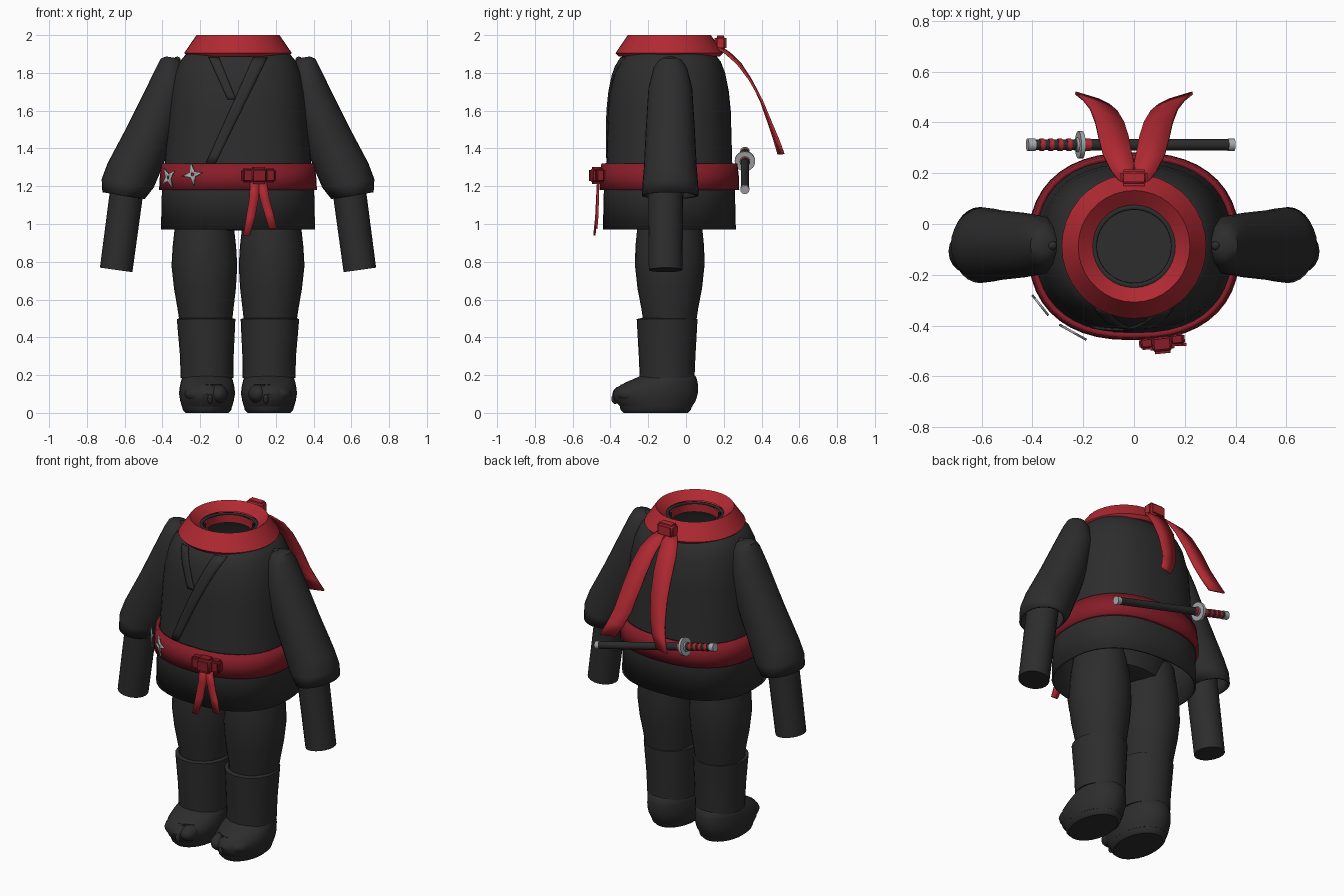
import bpy, bmesh, math
from mathutils import Vector, Matrix

if "Cube" in bpy.data.objects:
    bpy.data.objects.remove(bpy.data.objects["Cube"])

CY = -0.088          # depth of the body axis
SQUARE = 2.4         # squareness of the jacket outline, 2 being an ellipse
parts = []


def material(name, r, g, b):
    m = bpy.data.materials.new(name)
    m.use_nodes = True
    m.diffuse_color = (r, g, b, 1)
    m.node_tree.nodes["Principled BSDF"].inputs["Base Color"].default_value = (r, g, b, 1)
    return m


BLACK = material("black cloth", .026, .026, .026)
RED = material("scarf red", .44, .022, .032)
SASH = material("sash red", .24, .012, .021)
STEEL = material("steel", .4, .42, .43)


def finish(name, bm, mat, thick=0, offset=-1):
    bmesh.ops.recalc_face_normals(bm, faces=bm.faces)
    mesh = bpy.data.meshes.new(name)
    bm.to_mesh(mesh)
    bm.free()
    ob = bpy.data.objects.new(name, mesh)
    bpy.context.collection.objects.link(ob)
    mesh.materials.append(mat)
    if thick:
        mod = ob.modifiers.new("thickness", 'SOLIDIFY')
        mod.thickness, mod.offset = thick, offset
    parts.append(ob)
    return ob


def grid(bm, rows, closed):
    vs = [[bm.verts.new(p) for p in row] for row in rows]
    n = len(vs[0])
    for a, b in zip(vs, vs[1:]):
        for i in range(n if closed else n - 1):
            j = (i + 1) % n
            bm.faces.new((a[i], a[j], b[j], b[i]))
    return vs


def loft(name, rings, mat, n=28, caps="", thick=0, tilt=0):
    """Stack rings given as (cx, cy, z, rx, ry) and, if not elliptical, a squareness."""
    bm = bmesh.new()
    rows = []
    for x, y, z, rx, ry, *square in rings:
        power = 2 / square[0] if square else 1
        row = []
        for i in range(n):
            c, s = (math.copysign(abs(f(2 * math.pi * i / n)) ** power, f(2 * math.pi * i / n))
                    for f in (math.cos, math.sin))
            row.append((x + rx * c, y + ry * s, z + tilt * rx * c))
        rows.append(row)
    vs = grid(bm, rows, True)
    if "first" in caps:
        bm.faces.new(vs[0])
    if "last" in caps:
        bm.faces.new(vs[-1])
    return finish(name, bm, mat, thick)


def body(rings):
    return [(0, CY, z, rx, ry, *square) for z, rx, ry, *square in rings]


def ribbon(name, path, mat, side=1, lean=0):
    """Cloth strip through (x, y, z, half width), twisting from lean to -lean."""
    bm = bmesh.new()
    rows = []
    for i, (x, y, z, w) in enumerate(path):
        dy = lean * w * (1 - 2 * i / (len(path) - 1))
        rows.append([(side * (x - w), y + dy, z), (side * (x + w), y - dy, z)])
    grid(bm, rows, False)
    return finish(name, bm, mat, .012, 0)


def block(name, centre, size, mat, turn=0):
    bm = bmesh.new()
    bmesh.ops.create_cube(bm, size=1)
    bmesh.ops.scale(bm, vec=size, verts=bm.verts)
    bmesh.ops.bevel(bm, geom=bm.edges[:], offset=min(size) * .22, segments=3, affect='EDGES')
    ob = finish(name, bm, mat)
    ob.matrix_world = Matrix.Translation(centre) @ Matrix.Rotation(turn, 4, 'Z')
    return ob


def ball(name, centre, size, mat):
    bm = bmesh.new()
    bmesh.ops.create_uvsphere(bm, u_segments=14, v_segments=8, radius=1)
    bmesh.ops.scale(bm, vec=size, verts=bm.verts)
    bmesh.ops.translate(bm, vec=centre, verts=bm.verts)
    return finish(name, bm, mat)


def depth(x, rx, ry):
    """Distance forward of the axis on a squared ring."""
    return ry * (1 - abs(x / rx) ** SQUARE) ** (1 / SQUARE)


# Jacket body, open at hem and neck
JACKET = [(.97, .408, .352), (1.18, .403, .347), (1.32, .388, .333), (1.6, .367, .325),
          (1.7, .357, .315), (1.8, .335, .295), (1.86, .308, .272), (1.9, .275, .24)]
NECK = [(1.925, .21, .195), (1.952, .163, .16), (1.955, .148, .146)]
loft("jacket", body([ring + (SQUARE,) for ring in JACKET] + NECK), BLACK, 44, thick=.012)


def front(x, z):
    """Front surface of the jacket at x, z."""
    for (z0, a0, b0), (z1, a1, b1) in zip(JACKET, JACKET[1:]):
        if z0 <= z <= z1:
            t = (z - z0) / (z1 - z0)
            return (x, CY - depth(x, a0 + t * (a1 - a0), b0 + t * (b1 - b0)) - .004, z)


# Crossed lapels
def lapel(name, top, bottom, z0, z1):
    bm = bmesh.new()
    rows = []
    for i in range(13):
        t = i / 12
        edge = [a + t * (b - a) for a, b in zip(top, bottom)]
        rows.append([front(edge[0] + k / 3 * (edge[1] - edge[0]), z0 + t * (z1 - z0))
                     for k in range(4)])
    grid(bm, rows, False)
    finish(name, bm, BLACK, .009, 0)


lapel("long_lapel", (.08, .155), (-.17, -.12), 1.88, 1.32)
lapel("short_lapel", (-.155, -.1), (-.055, -.01), 1.88, 1.66)

# Hips closing the legs inside the jacket
loft("hips", body([(.965, .1, .12), (.985, .24, .168), (1.1, .31, .19), (1.16, .28, .16)]),
     BLACK, caps="first last")

# Scarf collar, lining and knot
loft("scarf_collar", body([(1.89, .2, .2), (1.887, .268, .268), (1.905, .285, .285),
                           (2.0, .22, .22), (1.955, .163, .163)]), RED, 36)
loft("neck_lining", body([(1.9, .134, .132), (1.95, .134, .132)]), RED)
block("scarf_knot", (0, .183, 1.958), (.112, .065, .08), RED)
TAIL = [(.025, .18, 1.93, .034), (.044, .22, 1.905, .046), (.066, .28, 1.85, .056),
        (.08, .34, 1.765, .059), (.096, .4, 1.65, .057), (.12, .45, 1.52, .053),
        (.149, .48, 1.44, .05), (.186, .503, 1.37, .045)]
for side in (-1, 1):
    ribbon("scarf_tail", TAIL, RED, side, .3)

# Sash with its bow
loft("sash", body([(1.18, .418, .37, SQUARE), (1.25, .414, .368, SQUARE),
                   (1.32, .406, .36, SQUARE)]), SASH, 44, thick=.02)
block("sash_knot", (.11, -.473, 1.257), (.095, .075, .09), SASH, .1)
for side in (-1, 1):
    block("bow_loop", (.11 + side * .06, -.462 + side * .008, 1.257), (.06, .05, .075), SASH, .1)
ribbon("bow_tail_right", [(.09, -.465, 1.24, .024), (.085, -.47, 1.14, .025),
                          (.068, -.475, 1.04, .024), (.046, -.485, .94, .018)], RED)
ribbon("bow_tail_left", [(.125, -.465, 1.24, .024), (.14, -.467, 1.14, .025),
                         (.165, -.469, 1.05, .024), (.185, -.475, .975, .021)], RED)


# Throwing stars tucked on the sash
def star(x, z, spin):
    bm = bmesh.new()
    rows = []
    for radii in ((.062, .02), (.009, .009)):
        rows.append([(radii[i % 2] * math.cos(i * math.pi / 4 + spin),
                      radii[i % 2] * math.sin(i * math.pi / 4 + spin), 0) for i in range(8)])
    grid(bm, rows, True)
    ob = finish("throwing_star", bm, STEEL, .009, 0)
    rx, ry = .418, .37
    y = -depth(x, rx, ry)
    normal = Vector((x / rx ** 2, y / ry ** 2, 0)).normalized()
    place = Vector((x, CY + y, z)) + normal * .012
    ob.matrix_world = Matrix.Translation(place) @ normal.to_track_quat('Z', 'Y').to_matrix().to_4x4()


star(-.235, 1.262, .15)
star(-.36, 1.245, .6)


# Sword across the back
def rod(name, x0, x1, radius, mat, n=14):
    slope = .25
    bm = bmesh.new()
    bmesh.ops.create_cone(bm, cap_ends=True, segments=n, radius1=radius, radius2=radius,
                          depth=(x1 - x0) * math.hypot(1, slope))
    ob = finish(name, bm, mat)
    x = (x0 + x1) / 2
    ob.matrix_world = (Matrix.Translation((x, .312, 1.385 - slope * (x + .42)))
                       @ Matrix.Rotation(math.pi / 2 + math.atan(slope), 4, 'Y'))


rod("sword_pommel", -.42, -.39, .025, STEEL)
bands = 9
for i in range(bands):
    x = -.39 + i * .16 / bands
    odd = i % 2
    rod("grip_band", x, x + .16 / bands, .024 if odd else .021, RED if odd else BLACK)
rod("sword_ferrule", -.23, -.195, .028, STEEL)
rod("sword_guard", -.22, -.203, .054, STEEL, 20)
rod("scabbard_mouth", -.195, -.172, .024, RED)
rod("scabbard", -.172, .37, .022, BLACK)
rod("scabbard_tip", .37, .395, .024, STEEL)

# Limbs, built once per side
SLEEVE = [(.35, 1.882, .03, .03), (.354, 1.868, .054, .06), (.357, 1.83, .07, .088),
          (.375, 1.72, .103, .116), (.457, 1.5, .128, .13), (.55, 1.3, .14, .14),
          (.584, 1.215, .138, .147), (.606, 1.15, .112, .15)]
LEG = [(.17, .45, .135, .135), (.172, .55, .148, .15), (.175, .66, .164, .171),
       (.178, .78, .174, .184), (.178, .88, .168, .182), (.178, .98, .157, .172),
       (.175, 1.1, .14, .16)]
WRAP = [(.164, .185, .14, .145), (.165, .3, .142, .15), (.169, .497, .155, .161),
        (.169, .502, .135, .137)]
# Foot rings as heel, height, half width, half length
FOOT = [(.03, .03, .132, .188), (.052, .065, .142, .215), (.062, .1, .148, .225),
        (.064, .13, .146, .219), (.062, .16, .14, .192), (.055, .187, .132, .158),
        (.045, .2, .12, .14)]
for s in (-1, 1):
    loft("sleeve", [(s * x, -.083, z, rx, ry) for x, z, rx, ry in SLEEVE], BLACK,
         caps="first", thick=.012, tilt=s * .16)
    ball("shoulder_stud", (s * .322, -.085, 1.872), (.018, .018, .014), BLACK)
    loft("forearm", [(s * .575, -.108, 1.28, .088, .095), (s * .645, -.108, .757, .086, .089)],
         BLACK, 20, caps="first last", tilt=s * .14)
    loft("trouser_leg", [(s * x, -.086, z, rx, ry) for x, z, rx, ry in LEG], BLACK,
         caps="first last")
    loft("shin_wrap", [(s * x, -.1, z, rx, ry) for x, z, rx, ry in WRAP], BLACK, caps="first")
    loft("foot", [(s * .164, heel - ry, z, rx, ry) for heel, z, rx, ry in FOOT], BLACK,
         caps="first last")
    loft("sandal_sole", [(s * .164, -.16, z, r, r + .058) for z, r in
                         ((0, .112), (.015, .128), (.042, .134))], BLACK, caps="first last")
    # Split toes and sandal thong
    ball("big_toe", (s * .105, -.315, .1), (.052, .075, .05), BLACK)
    ball("small_toes", (s * .21, -.29, .1), (.075, .08, .048), BLACK)
    ball("thong_post", (s * .148, -.375, .075), (.013, .02, .028), BLACK)
    for side in (-1, 1):
        block("sandal_strap", (s * .15 + side * .035, -.325, .135), (.075, .025, .028), BLACK,
              side * .5)

# Smooth shading that keeps creases
bpy.ops.object.select_all(action='DESELECT')
for ob in parts:
    ob.select_set(True)
bpy.context.view_layer.objects.active = parts[0]
bpy.ops.object.shade_smooth_by_angle(angle=math.radians(38))
